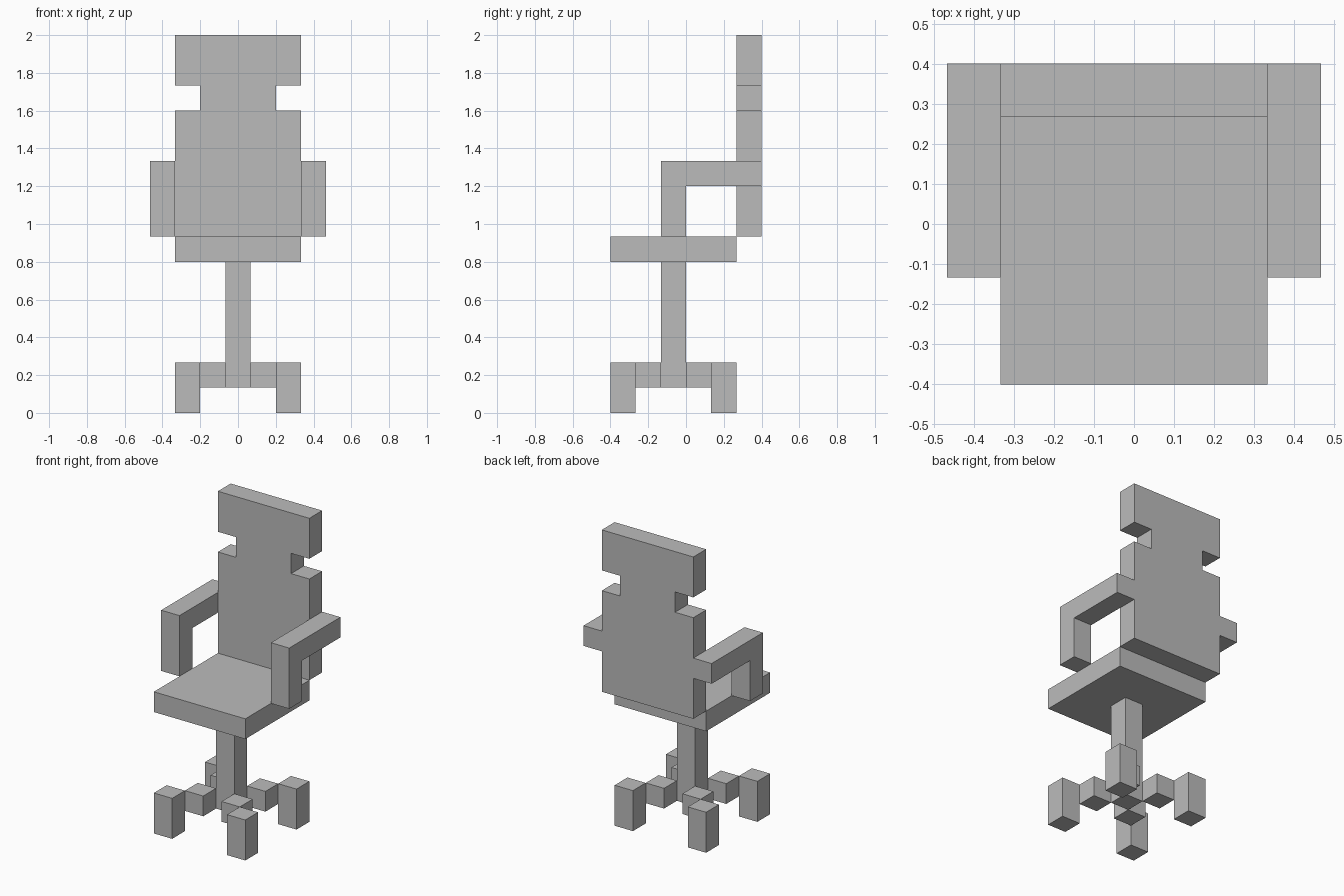
import bpy, bmesh
from mathutils import Vector

U = 2 / 15  # block size that every part is a multiple of

if "Cube" in bpy.data.objects:
    bpy.data.objects.remove(bpy.data.objects["Cube"], do_unlink=True)

grey = bpy.data.materials.new("plain grey")
grey.use_nodes = True
colour = (0.5, 0.5, 0.5, 1)
grey.diffuse_color = colour
grey.node_tree.nodes["Principled BSDF"].inputs["Base Color"].default_value = colour


def extrude_outline(name, corners, direction):
    """Extrude a flat outline, given in blocks, along a direction."""
    bm = bmesh.new()
    face = bm.faces.new([bm.verts.new(Vector(c) * U) for c in corners])
    result = bmesh.ops.extrude_face_region(bm, geom=[face], use_keep_orig=True)
    moved = [v for v in result["geom"] if isinstance(v, bmesh.types.BMVert)]
    bmesh.ops.translate(bm, verts=moved, vec=Vector(direction) * U)
    bmesh.ops.recalc_face_normals(bm, faces=bm.faces)
    mesh = bpy.data.meshes.new(name)
    bm.to_mesh(mesh)
    bm.free()
    mesh.materials.append(grey)
    obj = bpy.data.objects.new(name, mesh)
    bpy.context.collection.objects.link(obj)
    return obj


def box(name, low, high):
    (x0, y0, z0), (x1, y1, z1) = low, high
    base = [(x0, y0, z0), (x1, y0, z0), (x1, y1, z0), (x0, y1, z0)]
    return extrude_outline(name, base, (0, 0, z1 - z0))


# Seat and central post
box("seat", (-2.5, -3, 6), (2.5, 2, 7))
box("post", (-0.5, -1, 1), (0.5, 0, 6))

# Backrest with a narrow neck below the headrest
half = [(2.5, 7), (2.5, 12), (1.5, 12), (1.5, 13), (2.5, 13), (2.5, 15)]
outline = half + [(-x, z) for x, z in reversed(half)]
extrude_outline("backrest", [(x, 2, z) for x, z in outline], (0, 1, 0))

# L-shaped armrests
arm = [(-1, 7), (0, 7), (0, 9), (3, 9), (3, 10), (-1, 10)]
for side, sx in (("left", 1), ("right", -1)):
    extrude_outline(side + "_armrest", [(sx * 2.5, y, z) for y, z in arm], (sx, 0, 0))

# Four diagonal legs of corner-touching blocks, each ending in a foot
for side, sx in (("left", 1), ("right", -1)):
    for end, sy in (("front", -1), ("back", 1)):
        x, y = sx, -0.5 + sy
        box(f"{end}_{side}_leg", (x - 0.5, y - 0.5, 1), (x + 0.5, y + 0.5, 2))
        x, y = x + sx, y + sy
        box(f"{end}_{side}_foot", (x - 0.5, y - 0.5, 0), (x + 0.5, y + 0.5, 2))
